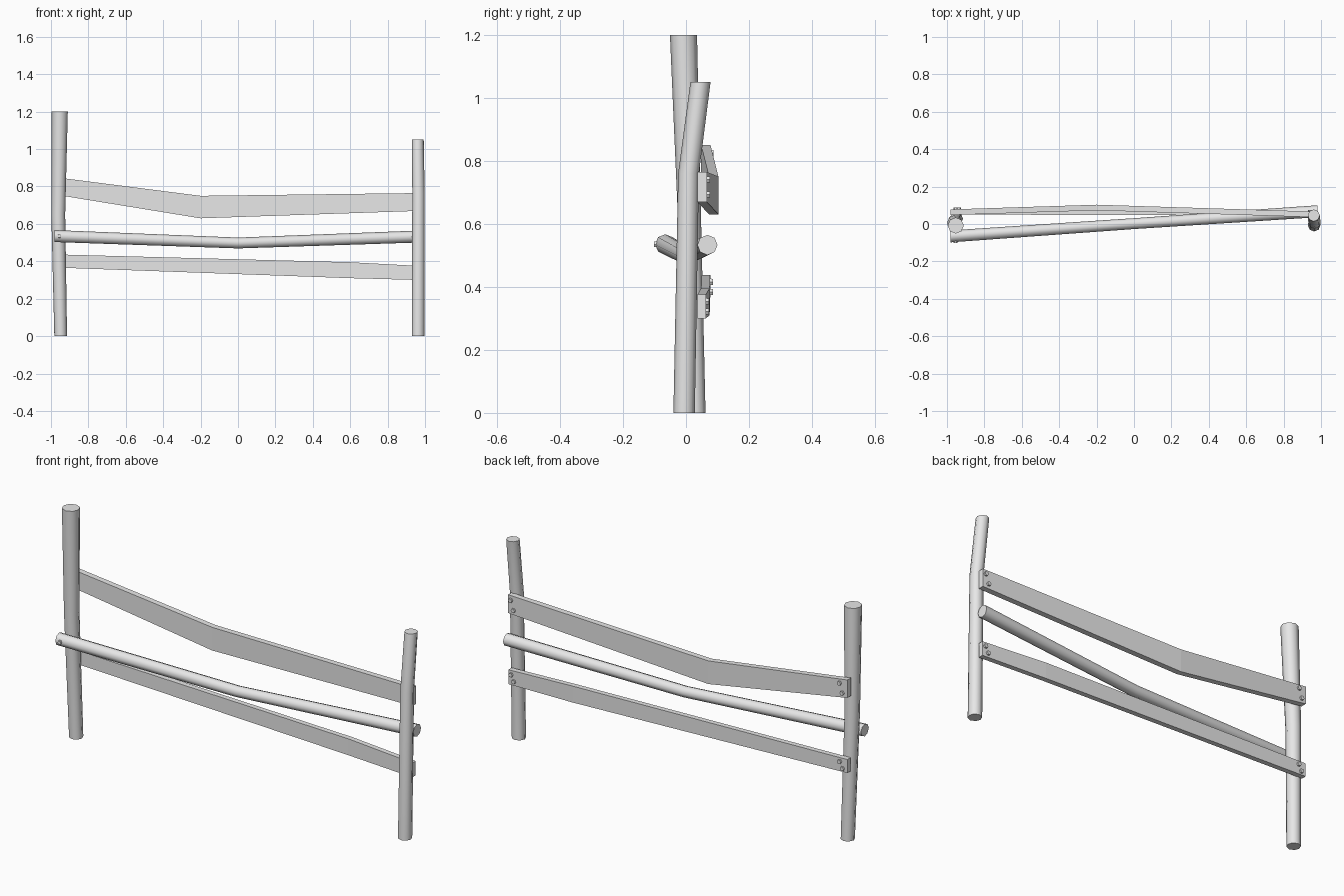
import bpy, bmesh, math
from mathutils import Vector, Matrix

cube = bpy.data.objects.get("Cube")
if cube:
    bpy.data.objects.remove(cube, do_unlink=True)

wood = bpy.data.materials.new("pale grey wood")
wood.use_nodes = True
wood.diffuse_color = (0.8, 0.8, 0.8, 1)
wood.node_tree.nodes["Principled BSDF"].inputs["Base Color"].default_value = (0.8, 0.8, 0.8, 1)


def loft(name, rings, smooth=False):
    """Skin a run of matching rings and cap both ends."""
    bm = bmesh.new()
    loops = [[bm.verts.new(p) for p in ring] for ring in rings]
    n = len(loops[0])
    for a, b in zip(loops, loops[1:]):
        for i in range(n):
            j = (i + 1) % n
            bm.faces.new((a[i], a[j], b[j], b[i]))
    bm.faces.new(loops[0])
    bm.faces.new(loops[-1])
    bmesh.ops.recalc_face_normals(bm, faces=bm.faces)
    mesh = bpy.data.meshes.new(name)
    bm.to_mesh(mesh)
    bm.free()
    mesh.materials.append(wood)
    obj = bpy.data.objects.new(name, mesh)
    bpy.context.collection.objects.link(obj)
    if smooth:
        bpy.ops.object.select_all(action='DESELECT')
        obj.select_set(True)
        bpy.context.view_layer.objects.active = obj
        bpy.ops.object.shade_smooth_by_angle(angle=math.radians(50))
    return obj


def pole(name, stations, axis, sides=8, smooth=True):
    """Round log through (x, y, z, radius) stations, with rings square to axis."""
    u, v = {'X': ((0, 1, 0), (0, 0, 1)),
            'Y': ((1, 0, 0), (0, 0, 1)),
            'Z': ((1, 0, 0), (0, 1, 0))}[axis]
    u, v = Vector(u), Vector(v)
    turns = [math.tau * i / sides for i in range(sides)]
    return loft(name, [[Vector((x, y, z)) + r * (u * math.cos(t) + v * math.sin(t))
                        for t in turns] for x, y, z, r in stations], smooth)


def plank(name, stations, thick=0.03):
    """Board through (x, front y, bottom z, top z) stations."""
    return loft(name, [[(x, y, lo), (x, y + thick, lo), (x, y + thick, hi), (x, y, hi)]
                       for x, y, lo, hi in stations])


# Leaning posts
pole("right_post", [(-0.948, 0.028, 0, 0.034), (-0.961, 0.01, 0.65, 0.037),
                    (-0.953, -0.008, 1.2, 0.043)], 'Z')
pole("left_post", [(0.963, -0.006, 0, 0.034), (0.965, 0.008, 0.76, 0.033),
                   (0.961, 0.046, 1.05, 0.032)], 'Z')

# Boards behind the posts and the round rail that crosses between them
plank("upper_board", [(-0.98, 0.048, 0.757, 0.85), (-0.2, 0.073, 0.63, 0.75),
                      (0.975, 0.036, 0.67, 0.765)])
plank("lower_board", [(-0.98, 0.05, 0.367, 0.437), (0.6, 0.048, 0.31, 0.395),
                      (0.975, 0.036, 0.30, 0.375)], 0.027)
pole("middle_rail", [(-0.98, -0.066, 0.535, 0.032), (0, 0.002, 0.498, 0.029),
                     (0.98, 0.068, 0.533, 0.032)], 'X')

# Peg heads at the ends of each board, and on the rail
pegs = [("upper_right", -0.945, 0.079, 0.80, 0.024), ("upper_left", 0.95, 0.067, 0.717, 0.024),
        ("lower_right", -0.945, 0.077, 0.40, 0.016), ("lower_left", 0.95, 0.064, 0.338, 0.016)]
for name, x, y, z, gap in pegs:
    for side in (-1, 1):
        place = "top" if side > 0 else "bottom"
        px, pz = x + side * 0.008, z + side * gap
        pole(f"{name}_{place}_peg", [(px, y - 0.01, pz, 0.012), (px, y + 0.009, pz, 0.011)],
             'Y', 6, False)
pole("rail_peg", [(-0.955, -0.085, 0.535, 0.011), (-0.955, -0.102, 0.535, 0.01)], 'Y', 6, False)
